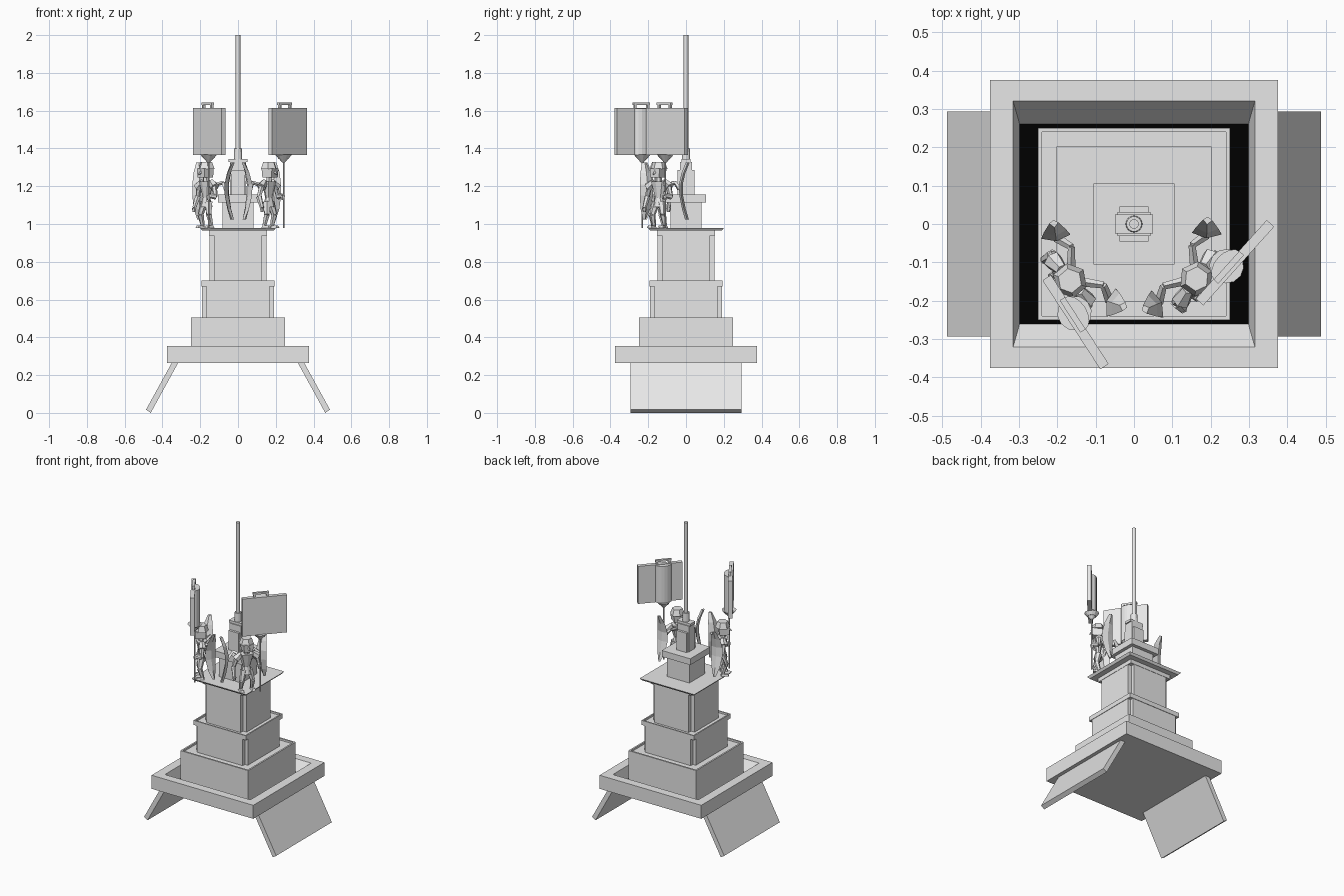
import bpy, bmesh, math
from mathutils import Matrix, Vector

if "Cube" in bpy.data.objects:
    bpy.data.objects.remove(bpy.data.objects["Cube"])


def material(name, c):
    m = bpy.data.materials.new(name)
    m.diffuse_color = (c, c, c, 1)
    m.use_nodes = True
    m.node_tree.nodes["Principled BSDF"].inputs["Base Color"].default_value = m.diffuse_color
    return m


GREY = material("light grey", 0.8)
BLACK = material("black", 0.0)
I = Matrix.Identity(4)


def finish(name, bm, M=I, mats=(GREY,)):
    bmesh.ops.recalc_face_normals(bm, faces=bm.faces)
    bm.transform(M)
    me = bpy.data.meshes.new(name)
    bm.to_mesh(me)
    bm.free()
    for m in mats:
        me.materials.append(m)
    ob = bpy.data.objects.new(name, me)
    bpy.context.collection.objects.link(ob)
    return ob


def box(name, c, size, M=I, top=1.0):
    """Box given by centre and size; top scales the upper face."""
    bm = bmesh.new()
    bmesh.ops.create_cube(bm, size=1)
    for v in bm.verts:
        k = top if v.co.z > 0 else 1
        v.co = Vector((v.co.x * size[0] * k, v.co.y * size[1] * k, v.co.z * size[2])) + Vector(c)
    return finish(name, bm, M)


def limb(name, p, q, r0, r1, n=6, M=I, flat=1.0):
    """Tapered n-sided rod from p to q."""
    p, q = Vector(p), Vector(q)
    d = q - p
    R = d.to_track_quat('Z', 'Y').to_matrix().to_4x4()
    bm = bmesh.new()
    bmesh.ops.create_cone(bm, cap_ends=True, segments=n, radius1=r0, radius2=r1, depth=d.length,
                          matrix=Matrix.Translation((p + q) / 2) @ R @ Matrix.Diagonal((1, flat, 1, 1)))
    return finish(name, bm, M)


def prism(name, pts, z0, z1, M=I, lip=0, depth=0):
    """Extruded outline, optionally with a shallow tray sunk in its top."""
    bm = bmesh.new()
    f = bm.faces.new([bm.verts.new((x, y, z0)) for x, y in pts])
    ext = bmesh.ops.extrude_face_region(bm, geom=[f], use_keep_orig=True)['geom']
    for v in (g for g in ext if isinstance(g, bmesh.types.BMVert)):
        v.co.z = z1
    if lip:
        bmesh.ops.recalc_face_normals(bm, faces=bm.faces)
        up = [g for g in bm.faces if g.normal.z > 0.9]
        bmesh.ops.inset_region(bm, faces=up, thickness=lip)
        up = max(up, key=lambda g: g.calc_area())
        for k in (0,):
            r = bmesh.ops.extrude_face_region(bm, geom=[up])['geom']
            for v in (g for g in r if isinstance(g, bmesh.types.BMVert)):
                v.co.z -= depth
            if up.is_valid:
                bmesh.ops.delete(bm, geom=[up], context='FACES')
    return finish(name, bm, M)


def square(h):
    return [(-h, -h), (h, -h), (h, h), (-h, h)]


def notched(h, n):
    """Square outline with square bites out of the corners."""
    pts = []
    for i in range(4):
        a = Matrix.Rotation(i * math.pi / 2, 2)
        for p in ((h - n, -h), (h - n, -h + n), (h, -h + n)):
            pts.append(tuple(a @ Vector(p)))
    return pts


# base slab with a sloped, black-floored pit
bm = bmesh.new()
bmesh.ops.create_cube(bm, size=1, matrix=Matrix.Translation((0, 0, 0.31)) @ Matrix.Diagonal((0.75, 0.75, 0.09, 1)))
top = max(bm.faces, key=lambda f: f.calc_center_median().z)
for hx, hy, z in ((0.315, 0.32, 0.355), (0.298, 0.26, 0.28)):
    bmesh.ops.inset_region(bm, faces=[top], thickness=0.01)
    for v in top.verts:
        v.co = (math.copysign(hx, v.co.x), math.copysign(hy, v.co.y), z)
top.material_index = 1
finish("base_slab", bm, mats=(GREY, BLACK))

# slanted boards under the slab
for s, side in ((-1, "left"), (1, "right")):
    bm = bmesh.new()
    sec = [(0.315, 0.268), (0.349, 0.268), (0.487, 0.017), (0.462, 0.0)]
    f = bm.faces.new([bm.verts.new((s * x, -0.293, z)) for x, z in sec])
    r = bmesh.ops.extrude_face_region(bm, geom=[f], use_keep_orig=True)['geom']
    for v in (g for g in r if isinstance(g, bmesh.types.BMVert)):
        v.co.y = 0.293
    finish("slanted_board_" + side, bm)

# stepped tower
prism("lower_tier", square(0.25), 0.28, 0.505, lip=0.015, depth=0.012)
prism("middle_tier", notched(0.19, 0.022), 0.49, 0.67)
prism("middle_tier_rim", square(0.193), 0.67, 0.70, lip=0.012, depth=0.012)
prism("upper_tier", notched(0.152, 0.026), 0.685, 0.94)
prism("upper_tier_rim", square(0.154), 0.94, 0.966)
box("platform", (0, 0, 0.973), (0.38, 0.38, 0.014), top=1.06)
box("pedestal", (0, 0, 1.045), (0.165, 0.165, 0.14))
box("pedestal_cap", (0, 0, 1.135), (0.21, 0.21, 0.042))
box("mast_block", (0, 0, 1.24), (0.085, 0.062, 0.175))
box("mast_block_cap", (0, 0, 1.335), (0.1, 0.05, 0.016))
for s in (-1, 1):
    box("mast_block_cheek", (0, s * 0.037, 1.22), (0.075, 0.018, 0.13))
limb("mast_socket", (0, 0, 1.34), (0, 0, 1.4), 0.022, 0.02, 16)
limb("mast", (0, 0, 1.4), (0, 0, 2.0), 0.0125, 0.0125, 16)


def wing(name, s, M):
    """Bowed leaf-shaped plate."""
    rows = [(1.025, 0.008, 0.012), (1.08, 0.028, -0.004), (1.15, 0.038, -0.018),
            (1.21, 0.038, -0.02), (1.27, 0.03, -0.006), (1.325, 0.012, 0.016)]
    u, n, c = Vector((0.53, -0.85, 0)), Vector((0.85, 0.53, 0)), Vector((0.122, 0.052, 0))
    bm = bmesh.new()
    grid = []
    for z, w, b in rows:
        ring = []
        for a, o in ((-1, 0.008), (0, -0.004), (1, 0.008), (0, 0.016)):
            p = c + u * w * a + n * (b + o)
            ring.append(bm.verts.new((s * p.x, p.y, z)))
        grid.append(ring)
    for a, b in zip(grid, grid[1:]):
        for i in range(4):
            j = (i + 1) % 4
            bm.faces.new((a[i], a[j], b[j], b[i]))
    bm.faces.new(grid[0])
    bm.faces.new(grid[-1])
    finish(name, bm, M)


def figure(tag, pos, deg):
    """Winged guard holding a tall standard; local front is -y."""
    M = Matrix.Translation((*pos, 0)) @ Matrix.Rotation(math.radians(deg), 4, 'Z')
    # head with flat hood
    box("head_" + tag, (0, -0.008, 1.27), (0.056, 0.06, 0.05), M, 1.1)
    limb("hood_" + tag, (0, 0, 1.29), (0, 0, 1.328), 0.046, 0.032, 6, M)
    limb("visor_" + tag, (0, -0.035, 1.275), (0, -0.055, 1.262), 0.01, 0.002, 4, M)
    limb("neck_" + tag, (0, 0, 1.215), (0, -0.004, 1.25), 0.018, 0.016, 6, M)
    # torso and hips
    limb("chest_" + tag, (0, 0, 1.135), (0, 0, 1.225), 0.022, 0.05, 8, M, 0.65)
    limb("hips_" + tag, (0, 0, 1.09), (0, 0, 1.14), 0.038, 0.022, 8, M, 0.75)
    # legs, shoulders, wing struts and wings
    for s, side in ((-1, "_right"), (1, "_left")):
        t = side + "_" + tag
        knee = (s * 0.034, -0.012, 1.05)
        limb("thigh" + t, (s * 0.018, 0, 1.115), knee, 0.022, 0.015, 6, M)
        limb("shin" + t, knee, (s * 0.036, 0.006, 0.985), 0.017, 0.01, 6, M)
        box("foot" + t, (s * 0.037, -0.01, 0.986), (0.024, 0.05, 0.014), M, 0.7)
        limb("shoulder" + t, (s * 0.035, 0.002, 1.225), (s * 0.07, 0, 1.195), 0.016, 0.026, 6, M)
        limb("strut_inner" + t, (s * 0.02, 0.02, 1.2), (s * 0.065, 0.06, 1.22), 0.012, 0.009, 4, M)
        limb("strut_outer" + t, (s * 0.065, 0.06, 1.22), (s * 0.108, 0.045, 1.18), 0.009, 0.012, 4, M)
        wing("wing" + t, s, M)
    # free arm and arm gripping the pole
    for n, e, h in (("free", (-0.08, 0.008, 1.145), (-0.084, -0.015, 1.085)),
                    ("holding", (0.08, -0.005, 1.145), (0.068, -0.042, 1.15))):
        sx = -1 if n == "free" else 1
        limb(n + "_upper_arm_" + tag, (sx * 0.06, 0, 1.21), e, 0.016, 0.012, 6, M)
        limb(n + "_forearm_" + tag, e, h, 0.016, 0.011, 6, M)
        limb(n + "_hand_" + tag, h, (h[0], h[1], h[2] - 0.022), 0.013, 0.008, 6, M)
    # standard: pole, bowl, panel, back tube and handle
    px, py = 0.072, -0.045
    limb("pole_" + tag, (px, py, 0.978), (px, py, 1.34), 0.0045, 0.0045, 6, M)
    limb("bowl_neck_" + tag, (px, py, 1.325), (px, py, 1.345), 0.007, 0.024, 12, M)
    limb("bowl_" + tag, (px, py, 1.345), (px, py, 1.368), 0.026, 0.045, 12, M)
    P = M @ Matrix.Translation((0.092, -0.058, 0)) @ Matrix.Rotation(math.radians(-7), 4, 'Z')
    box("panel_" + tag, (0, 0, 1.49), (0.276, 0.026, 0.25), P)
    half = [(-0.02 + 0.05 * math.cos(a * math.pi / 8), 0.01 + 0.032 * math.sin(a * math.pi / 8)) for a in range(9)]
    prism("panel_back_tube_" + tag, half, 1.366, 1.612, P)
    for dx in (-0.04, 0.04):
        box("handle_post_" + tag, (-0.02 + dx, 0.004, 1.625), (0.012, 0.014, 0.03), P)
    box("handle_bar_" + tag, (-0.02, 0.004, 1.637), (0.1, 0.016, 0.012), P)


figure("west", (-0.167, -0.148), -50)
figure("east", (0.163, -0.143), 55)
